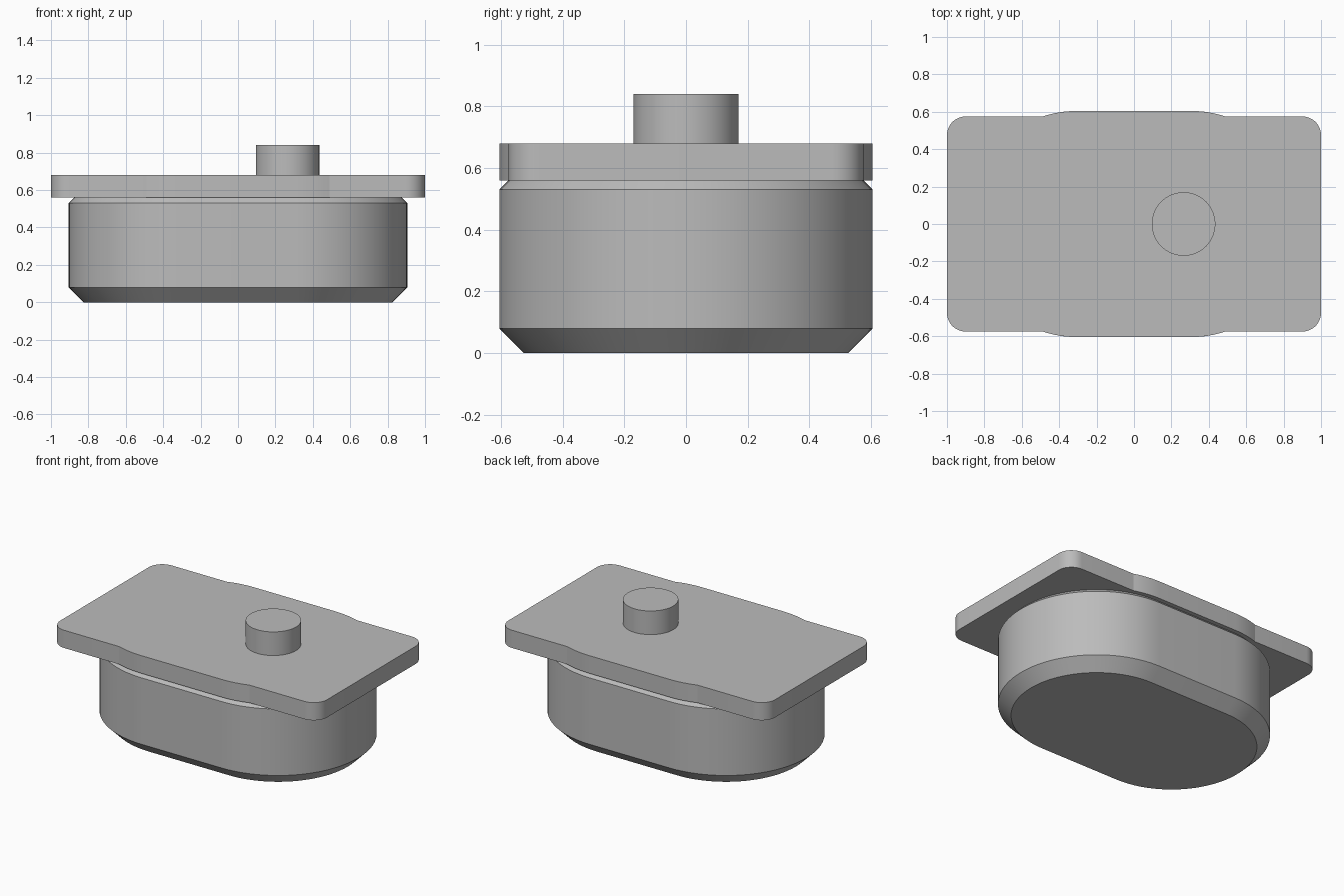
import bpy
import bmesh
import math

cube = bpy.data.objects.get("Cube")
if cube:
    bpy.data.objects.remove(cube, do_unlink=True)

# Single grey finish
grey = bpy.data.materials.new("grey metal")
grey.use_nodes = True
COLOUR = (0.5, 0.5, 0.5, 1)
grey.diffuse_color = COLOUR
grey.node_tree.nodes["Principled BSDF"].inputs["Base Color"].default_value = COLOUR

RADIUS, HALF_STRAIGHT = 0.605, 0.3     # rounded-end body
PLATE_X, PLATE_Y, CORNER = 1.0, 0.575, 0.1


def arc(cx, cy, r, start, end, steps):
    angles = [start + (end - start) * i / steps for i in range(steps + 1)]
    return [(cx + r * math.cos(a), cy + r * math.sin(a)) for a in angles]


def stadium(r):
    q = math.pi / 2
    return arc(HALF_STRAIGHT, 0, r, -q, q, 48) + arc(-HALF_STRAIGHT, 0, r, q, 3 * q, 48)


def plate_outline():
    # Rounded rectangle widened by the sides of the body, one quarter then mirrored
    q = math.pi / 2
    meet = math.acos(1 - (RADIUS - PLATE_Y) / RADIUS)
    quarter = arc(PLATE_X - CORNER, PLATE_Y - CORNER, CORNER, 0, q, 10)
    quarter += arc(HALF_STRAIGHT, 0, RADIUS, q - meet, q, 6)
    half = quarter + [(-x, y) for x, y in reversed(quarter)]
    return half + [(-x, -y) for x, y in half]


def loft(name, layers):
    """Bridge matching outlines given as (z, points) and cap both ends."""
    bm = bmesh.new()
    rings = [[bm.verts.new((x, y, z)) for x, y in pts] for z, pts in layers]
    n = len(rings[0])
    for low, high in zip(rings, rings[1:]):
        for i in range(n):
            j = (i + 1) % n
            bm.faces.new((low[i], low[j], high[j], high[i]))
    bm.faces.new(list(reversed(rings[0])))
    bm.faces.new(rings[-1])
    mesh = bpy.data.meshes.new(name)
    bm.to_mesh(mesh)
    bm.free()
    mesh.materials.append(grey)
    obj = bpy.data.objects.new(name, mesh)
    bpy.context.collection.objects.link(obj)
    bpy.ops.object.select_all(action="DESELECT")
    obj.select_set(True)
    bpy.context.view_layer.objects.active = obj
    bpy.ops.object.shade_smooth_by_angle(angle=math.radians(15))
    return obj


# Body with a wide bottom chamfer and a narrow top one
loft("body", [(0, stadium(RADIUS - 0.08)), (0.08, stadium(RADIUS)),
              (0.53, stadium(RADIUS)), (0.56, stadium(RADIUS - 0.03))])

# Mounting plate
outline = plate_outline()
loft("mounting_plate", [(0.56, outline), (0.68, outline)])

# Off-centre round post
circle = arc(0.265, 0, 0.17, 0, 2 * math.pi, 64)[:-1]
loft("round_post", [(0.68, circle), (0.84, circle)])
